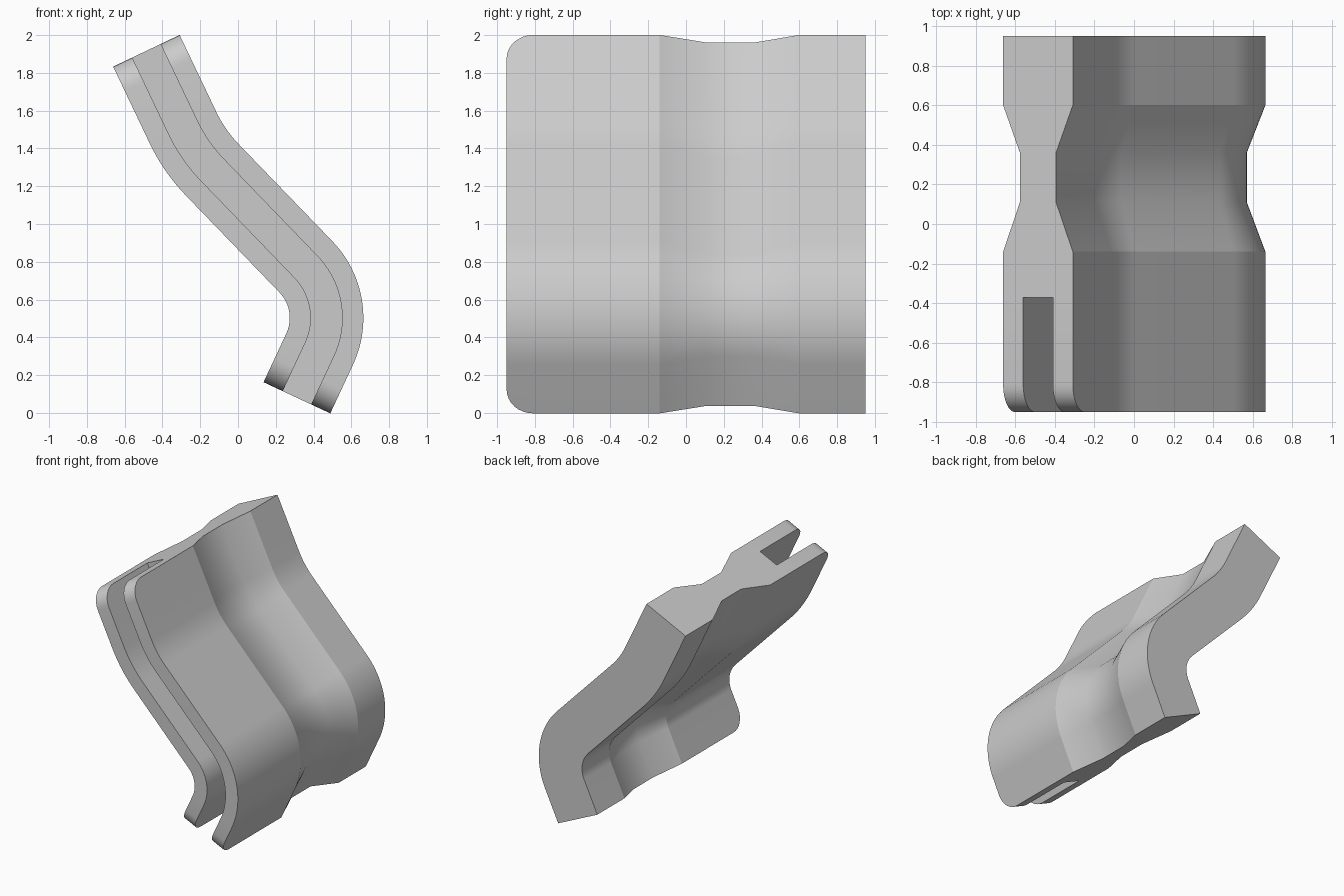
import bpy, bmesh
from math import sin, cos, tan, pi, atan2
from mathutils import Vector

cube = bpy.data.objects.get("Cube")
if cube:
    bpy.data.objects.remove(cube, do_unlink=True)

FRONT, BACK = -0.95, 0.95
HALF, WAIST = 0.195, 0.101       # half thickness of the plate and of its waist
SLOT_HALF, SLOT_END = 0.083, -0.37
CORNER = 0.14                    # rounding of the front corners
CORNER_STEPS = 8

# Centre line of the bent plate, seen from the front, running downwards
CORNERS = [Vector(p) for p in ((-0.485, 1.917), (-0.232, 1.386),
                               (0.5455, 0.5806), (0.312, 0.08))]
BENDS = [(0.85, 10), (0.39, 24)]  # radius, steps


def normal(angle):
    return Vector((-sin(angle), cos(angle)))


def heading(a, b):
    return atan2(b.y - a.y, b.x - a.x)


def bent_path():
    """Stations (point, normal) with each corner replaced by an arc."""
    path = [(CORNERS[0], normal(heading(CORNERS[0], CORNERS[1])))]
    for (radius, steps), a, b, c in zip(BENDS, CORNERS, CORNERS[1:], CORNERS[2:]):
        h1, h2 = heading(a, b), heading(b, c)
        side = 1 if h2 > h1 else -1
        start = b + (a - b).normalized() * radius * tan(abs(h2 - h1) / 2)
        centre = start + normal(h1) * radius * side
        for i in range(steps + 1):
            n = normal(h1 + (h2 - h1) * i / steps)
            path.append((centre - n * radius * side, n))
    path.append((CORNERS[-1], normal(heading(CORNERS[-2], CORNERS[-1]))))
    return path


# Columns across the depth: (y, half thickness, trim at the two ends)
columns = []
for i in range(CORNER_STEPS + 1):
    t = i / CORNER_STEPS * pi / 2
    columns.append((FRONT + CORNER * (1 - cos(t)), HALF, CORNER * (1 - sin(t))))
columns += [(SLOT_END, HALF, 0), (-0.14, HALF, 0), (0.11, WAIST, 0),
            (0.36, WAIST, 0), (0.60, HALF, 0), (BACK, HALF, 0)]
slot_column = CORNER_STEPS + 1
layers = (-1, -SLOT_HALF / HALF, SLOT_HALF / HALF, 1)

# Solid cells of the cross-section, leaving the slot open
cells = [(i, j) for i in range(len(columns) - 1) for j in range(3)
         if i >= slot_column or j != 1]

path = bent_path()
last = len(path) - 1
down_start = (path[1][0] - path[0][0]).normalized()
down_end = (path[-1][0] - path[-2][0]).normalized()

bm = bmesh.new()
verts = {}


def vert(i, j, s):
    if (i, j, s) not in verts:
        y, half, trim = columns[i]
        point, n = path[s]
        p = point + n * half * layers[j]
        if s == 0:
            p = p + down_start * trim
        elif s == last:
            p = p - down_end * trim
        verts[i, j, s] = bm.verts.new((p.x, y, p.y))
    return verts[i, j, s]


# Sweep the outer sides of the cross-section and close both ends
sides = {}
for i, j in cells:
    loop = [(i, j), (i + 1, j), (i + 1, j + 1), (i, j + 1)]
    for a, b in zip(loop, loop[1:] + loop[:1]):
        sides.setdefault(frozenset((a, b)), []).append((a, b))
    for s in (0, last):
        bm.faces.new([vert(*c, s) for c in loop])
for uses in sides.values():
    if len(uses) == 1:
        a, b = uses[0]
        for s in range(last):
            bm.faces.new([vert(*a, s), vert(*b, s), vert(*b, s + 1), vert(*a, s + 1)])
bmesh.ops.recalc_face_normals(bm, faces=bm.faces[:])

# Crisp creases where the waist begins and ends
for e in bm.edges:
    if any(all(abs(v.co.y - y) < 1e-4 for v in e.verts) for y in (-0.14, 0.60)):
        e.smooth = False

mesh = bpy.data.meshes.new("bent_clip")
bm.to_mesh(mesh)
bm.free()
clip = bpy.data.objects.new("bent_clip", mesh)
bpy.context.collection.objects.link(clip)

# Plain grey material
grey = bpy.data.materials.new("plain_grey")
grey.use_nodes = True
colour = (0.6, 0.6, 0.6, 1)
grey.diffuse_color = colour
grey.node_tree.nodes["Principled BSDF"].inputs["Base Color"].default_value = colour
mesh.materials.append(grey)

bpy.ops.object.select_all(action="DESELECT")
clip.select_set(True)
bpy.context.view_layer.objects.active = clip
bpy.ops.object.shade_smooth_by_angle(angle=pi / 6)
